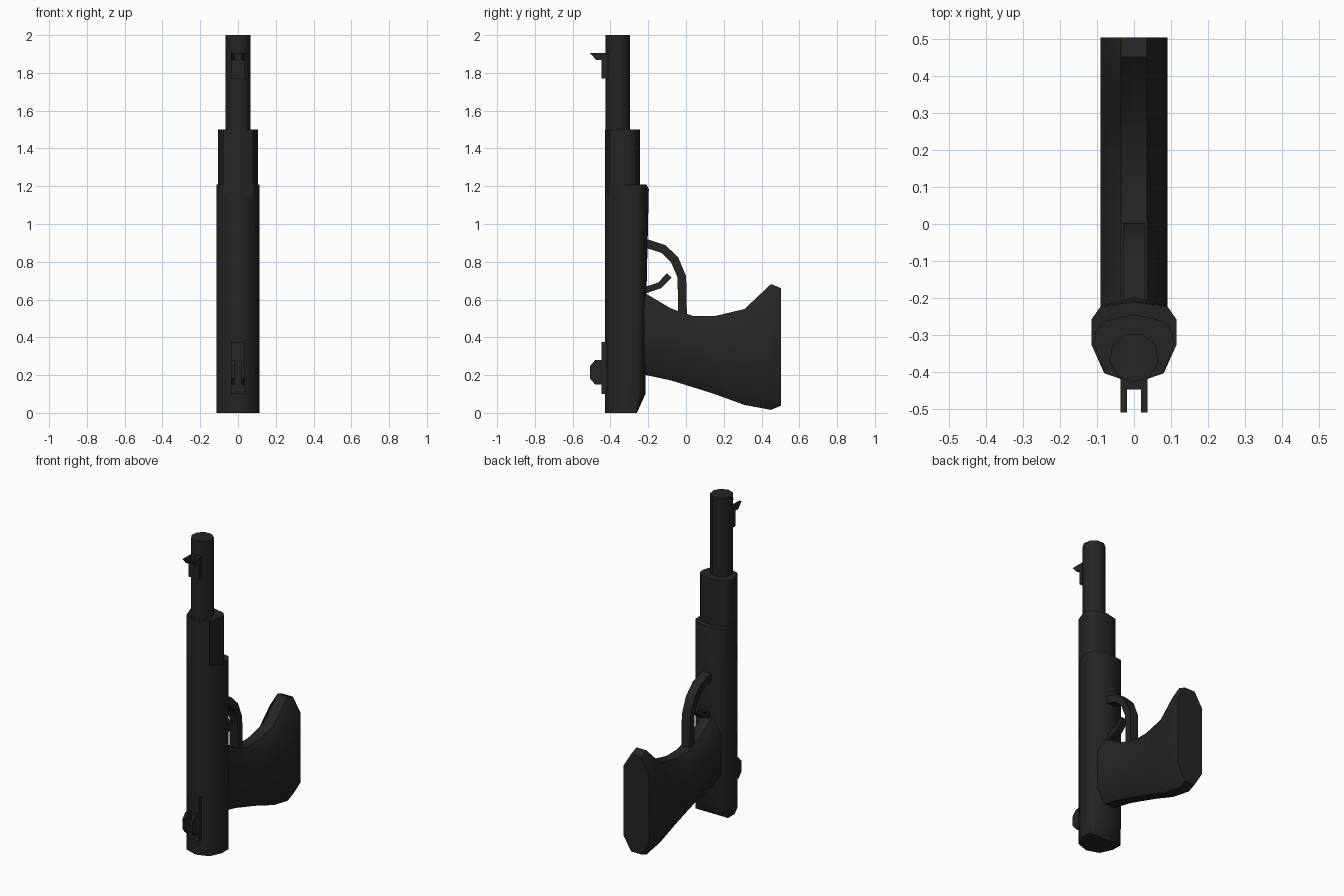
import bpy, bmesh, math
from mathutils import Vector

if "Cube" in bpy.data.objects:
    bpy.data.objects.remove(bpy.data.objects["Cube"])

metal = bpy.data.materials.new("dark gunmetal")
metal.diffuse_color = (0.018, 0.018, 0.018, 1)
metal.use_nodes = True
metal.node_tree.nodes["Principled BSDF"].inputs["Base Color"].default_value = metal.diffuse_color


def loft(name, rings, angle=40):
    """Skin a list of equal-length rings and cap both ends."""
    bm = bmesh.new()
    loops = [[bm.verts.new(p) for p in r] for r in rings]
    n = len(loops[0])
    for a, b in zip(loops, loops[1:]):
        for i in range(n):
            j = (i + 1) % n
            bm.faces.new((a[i], a[j], b[j], b[i]))
    bm.faces.new(loops[0])
    bm.faces.new(loops[-1])
    bmesh.ops.recalc_face_normals(bm, faces=bm.faces)
    me = bpy.data.meshes.new(name)
    bm.to_mesh(me)
    bm.free()
    me.materials.append(metal)
    ob = bpy.data.objects.new(name, me)
    bpy.context.collection.objects.link(ob)
    bpy.ops.object.select_all(action='DESELECT')
    ob.select_set(True)
    bpy.context.view_layer.objects.active = ob
    bpy.ops.object.shade_smooth_by_angle(angle=math.radians(angle))
    return ob


def mirrored(half):
    """Close a half outline by mirroring in x (ends lie on x = 0)."""
    return half + [(-x, y) for x, y in half[-2:0:-1]]


def plate(name, yz, x0, x1, angle=20):
    """Side profile extruded across x."""
    return loft(name, [[(x, y, z) for y, z in yz] for x in (x0, x1)], angle)


def strap(name, path, width, thick):
    """Flat strip swept along a path in the side plane."""
    rings = []
    for i, (y, z) in enumerate(path):
        p, q = path[max(i - 1, 0)], path[min(i + 1, len(path) - 1)]
        t = Vector((q[0] - p[0], q[1] - p[1])).normalized()
        ny, nz = -t.y * thick / 2, t.x * thick / 2
        w = width / 2
        rings.append([(-w, y + ny, z + nz), (w, y + ny, z + nz),
                      (w, y - ny, z - nz), (-w, y - ny, z - nz)])
    return loft(name, rings, 35)


# Barrel: nine-sided tube
ring = [(0.067 * math.sin(i * math.tau / 9), -0.36 - 0.067 * math.cos(i * math.tau / 9))
        for i in range(9)]
loft("barrel", [[(x, y, z) for x, y in ring] for z in (1.45, 2.0)], 50)

# Sleeve between barrel and receiver
sleeve = mirrored([(0, -0.43), (0.08, -0.403), (0.107, -0.325), (0.104, -0.29),
                   (0.08, -0.262), (0, -0.244)])
loft("sleeve", [[(x, y, z) for x, y in sleeve] for z in (1.15, 1.5)], 50)

# Receiver with bevelled rear corner and softened shoulder
body = mirrored([(0, -0.43), (0.08, -0.403), (0.115, -0.325), (0.115, -0.258),
                 (0.09, -0.222), (0, -0.197)])
rings = []
for z, back in ((0, -0.26), (0.1, -0.215), (0.6, -0.21), (1.185, -0.197), (1.21, -0.21)):
    rings.append([(x, min(y, back), z) for x, y in body])
loft("receiver", rings, 50)

# Grip: chamfered sections running backwards (y, bottom, top, end offset)
sections = [(-0.23, 0.20, 0.64), (-0.21, 0.20, 0.63), (-0.08, 0.172, 0.553),
            (0.04, 0.135, 0.512), (0.15, 0.10, 0.512), (0.31, 0.042, 0.55),
            (0.45, 0.016, 0.682), (0.503, 0.038, 0.66)]
rings = []
for y, b, t in sections:
    c = 0.09
    half = [(0.035, b), (0.09, b + c), (0.09, t - c), (0.035, t)]
    outline = half + [(-x, z) for x, z in reversed(half)]
    rings.append([(x, y, z) for x, z in outline])
loft("grip", rings, 40)

# Trigger guard and trigger
strap("trigger_guard", [(-0.22, 0.90), (-0.12, 0.868), (-0.06, 0.81), (-0.022, 0.72),
                        (-0.018, 0.50)], 0.058, 0.046)
strap("trigger", [(-0.23, 0.645), (-0.14, 0.675), (-0.088, 0.727)], 0.04, 0.034)

# Sight bases
for name, z0, z1 in (("front_sight_base", 1.77, 1.905), ("rear_sight_base", 0.10, 0.375)):
    plate(name, [(-0.447, z0), (-0.40, z0), (-0.40, z1), (-0.447, z1)], -0.036, 0.036)

# Paired sight ears
for side, s in (("left", -1), ("right", 1)):
    plate("rear_sight_ear_" + side,
          [(-0.43, 0.15), (-0.48, 0.15), (-0.509, 0.183), (-0.509, 0.247),
           (-0.48, 0.28), (-0.43, 0.28)], s * 0.019, s * 0.036)
    plate("front_sight_prong_" + side,
          [(-0.43, 1.868), (-0.475, 1.868), (-0.509, 1.905), (-0.43, 1.905)],
          s * 0.019, s * 0.036)
